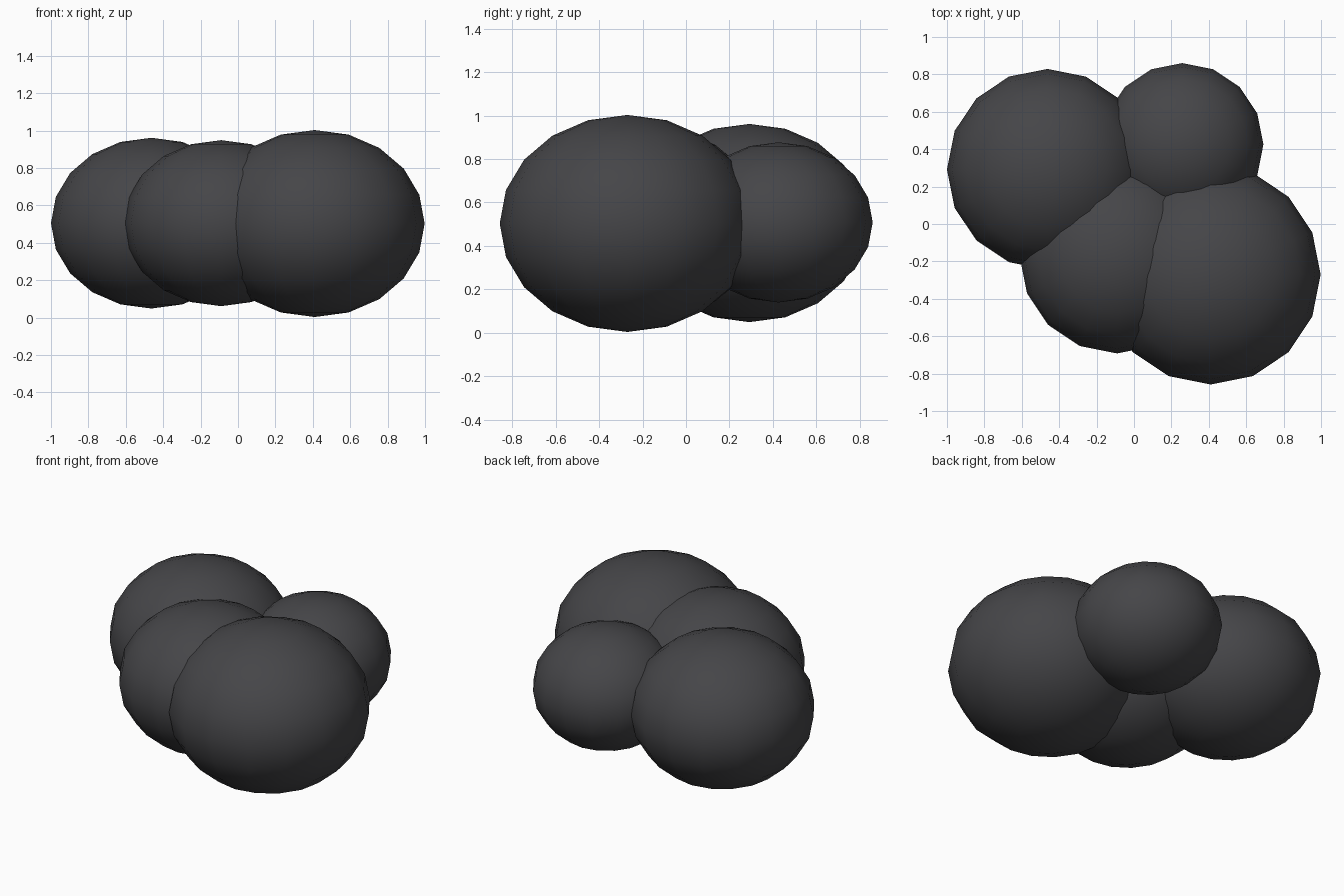
import bpy

if "Cube" in bpy.data.objects:
    bpy.data.objects.remove(bpy.data.objects["Cube"])

# Dark charcoal finish
mat = bpy.data.materials.new("charcoal")
mat.diffuse_color = (0.06, 0.06, 0.065, 1)
mat.use_nodes = True
mat.node_tree.nodes["Principled BSDF"].inputs["Base Color"].default_value = mat.diffuse_color


# One slightly squashed low-poly ball
def lump(name, x, y, z, r):
    bpy.ops.mesh.primitive_uv_sphere_add(segments=16, ring_count=10, radius=r, location=(x, y, z))
    ob = bpy.context.object
    ob.name = name
    ob.scale = (1, 1, 0.85)
    bpy.ops.object.transform_apply(location=False, rotation=False, scale=True)
    bpy.ops.object.shade_smooth()
    ob.data.materials.append(mat)


# Cluster of four overlapping lumps
lump("large_lump", 0.41, -0.27, 0.503, 0.588)
lump("left_lump", -0.463, 0.292, 0.505, 0.537)
lump("middle_lump", -0.09, -0.17, 0.505, 0.522)
lump("small_lump", 0.258, 0.426, 0.508, 0.434)
